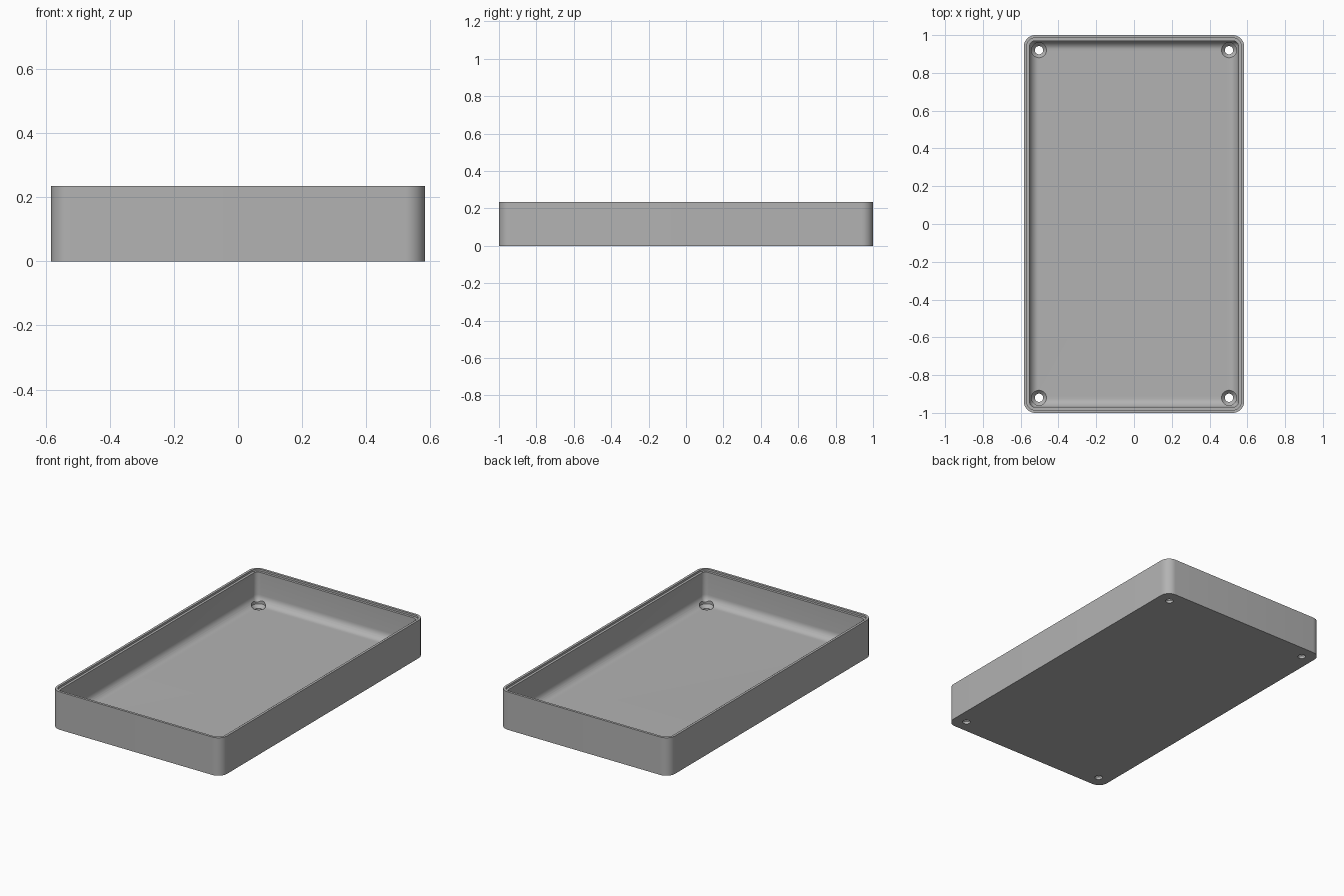
import bpy, bmesh
from math import sin, cos, pi, radians

old = bpy.data.objects.get("Cube")
if old:
    bpy.data.objects.remove(old, do_unlink=True)

HALF_X, HALF_Y, HEIGHT = 0.583, 1.0, 0.235
CORNER, WALL, FLOOR, FILLET = 0.06, 0.03, 0.035, 0.05
LIP, LIP_DEPTH = 0.015, 0.012
STEPS = 10

grey = bpy.data.materials.new("plain_grey")
grey.use_nodes = True
colour = (0.45, 0.45, 0.45, 1)
grey.diffuse_color = colour
grey.node_tree.nodes["Principled BSDF"].inputs["Base Color"].default_value = colour


def ring(bm, inset, z):
    """Rounded rectangle of vertices, inset from the outer wall."""
    r = max(CORNER - inset, 0.004)
    cx, cy = HALF_X - inset - r, HALF_Y - inset - r
    verts = []
    for q, (sx, sy) in enumerate([(1, 1), (-1, 1), (-1, -1), (1, -1)]):
        for i in range(STEPS + 1):
            a = (q + i / STEPS) * pi / 2
            verts.append(bm.verts.new((sx * cx + r * cos(a), sy * cy + r * sin(a), z)))
    return verts


def finish(bm, name):
    bmesh.ops.recalc_face_normals(bm, faces=bm.faces)
    mesh = bpy.data.meshes.new(name)
    bm.to_mesh(mesh)
    bm.free()
    mesh.materials.append(grey)
    obj = bpy.data.objects.new(name, mesh)
    bpy.context.collection.objects.link(obj)
    return obj


# Tray shell: outer wall, stepped rim, inner wall, floor fillet
profile = [(0, 0), (0, HEIGHT), (LIP, HEIGHT), (LIP, HEIGHT - LIP_DEPTH),
           (WALL, HEIGHT - LIP_DEPTH)]
for i in range(9):
    a = i / 8 * pi / 2
    profile.append((WALL + FILLET * (1 - cos(a)), FLOOR + FILLET * (1 - sin(a))))
bm = bmesh.new()
rings = [ring(bm, d, z) for d, z in profile]
for lower, upper in zip(rings, rings[1:]):
    for i in range(len(lower)):
        j = (i + 1) % len(lower)
        bm.faces.new((lower[i], lower[j], upper[j], upper[i]))
bm.faces.new(rings[0])
bm.faces.new(rings[-1])
tray = finish(bm, "tray")

# Countersunk screw hole cutters in the four corners
hole = [(0.022, -0.02), (0.022, 0.015), (0.04, FLOOR), (0.04, 0.12)]
bm = bmesh.new()
for sx in (-1, 1):
    for sy in (-1, 1):
        loops = [[bm.verts.new((sx * 0.503 + r * cos(k * pi / 16),
                                sy * 0.92 + r * sin(k * pi / 16), z))
                  for k in range(32)] for r, z in hole]
        for a, b in zip(loops, loops[1:]):
            for k in range(32):
                n = (k + 1) % 32
                bm.faces.new((a[k], a[n], b[n], b[k]))
        bm.faces.new(loops[0])
        bm.faces.new(loops[-1])
cutter = finish(bm, "screw_hole_cutters")
cutter.hide_render = True
cutter.hide_viewport = True

cut = tray.modifiers.new("screw_holes", "BOOLEAN")
cut.operation = "DIFFERENCE"
cut.solver = "EXACT"
cut.object = cutter

# Apply the cut, then smooth the curved faces
bpy.context.view_layer.objects.active = tray
tray.select_set(True)
bpy.ops.object.modifier_apply(modifier=cut.name)
bpy.data.objects.remove(cutter, do_unlink=True)
bpy.ops.object.shade_smooth_by_angle(angle=radians(30))
